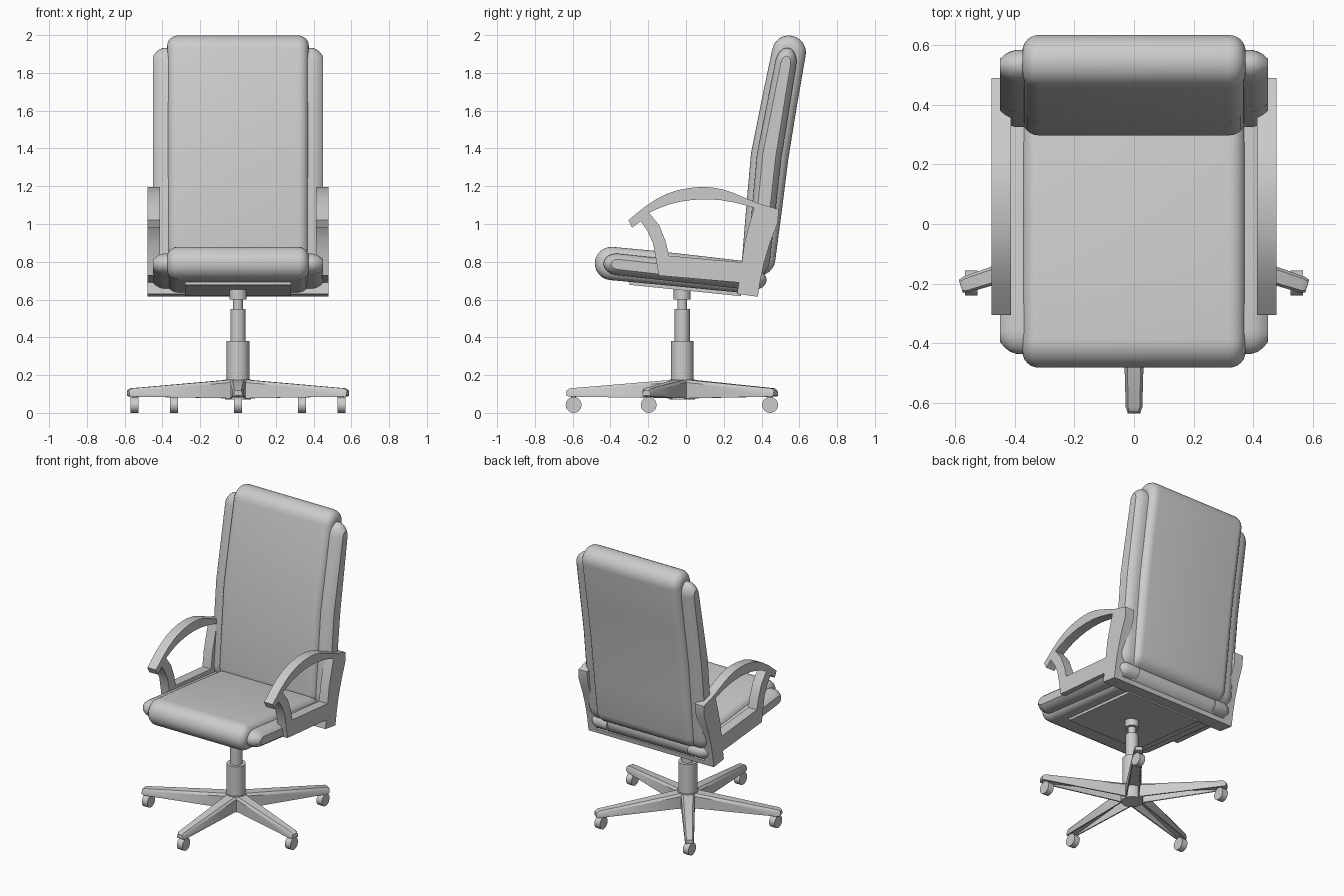
import bpy, bmesh, math
from mathutils import Matrix, Vector

if "Cube" in bpy.data.objects:
    bpy.data.objects.remove(bpy.data.objects["Cube"])

CY = -0.02  # y of the column axis


def make(name, bm):
    bmesh.ops.recalc_face_normals(bm, faces=bm.faces)
    me = bpy.data.meshes.new(name)
    bm.to_mesh(me)
    bm.free()
    ob = bpy.data.objects.new(name, me)
    bpy.context.collection.objects.link(ob)
    return ob


def loft(name, rings):
    """Skin equal-length closed rings and cap both ends."""
    bm = bmesh.new()
    vs = [[bm.verts.new(p) for p in r] for r in rings]
    n = len(vs[0])
    for a, b in zip(vs, vs[1:]):
        for i in range(n):
            bm.faces.new((a[i], a[(i + 1) % n], b[(i + 1) % n], b[i]))
    bm.faces.new(vs[0])
    bm.faces.new(vs[-1][::-1])
    return make(name, bm)


def capsule(path, inset, point=1.0, steps=12):
    """Closed (y, z) outline around a path of (y, z, radius) with round ends."""
    pts = [Vector(p[:2]) for p in path]
    side_a, side_b = [], []
    for i, p in enumerate(pts):
        d = (pts[min(i + 1, len(pts) - 1)] - pts[max(i - 1, 0)]).normalized()
        nrm = Vector((-d.y, d.x)) * (path[i][2] - inset)
        side_a.append(p + nrm)
        side_b.append(p - nrm)

    def cap(i, j):
        d = (pts[i] - pts[j]).normalized()
        r = path[i][2] - inset
        nrm = Vector((-d.y, d.x))
        return [pts[i] + nrm * r * math.cos(a) + d * r * point * math.sin(a)
                for a in (math.pi * k / steps for k in range(1, steps))]
    end = cap(-1, -2)
    start = cap(0, 1)
    return side_a + end + side_b[::-1] + start


def pad(name, path, sections, point=1.0):
    return loft(name, [[(x, q.x, q.y) for q in capsule(path, ins, point)]
                       for x, ins in sections])


def cylinder(name, r, z0, z1, x=0, y=CY, seg=32):
    bm = bmesh.new()
    bmesh.ops.create_cone(bm, cap_ends=True, segments=seg, radius1=r, radius2=r,
                          depth=z1 - z0,
                          matrix=Matrix.Translation((x, y, (z0 + z1) / 2)))
    return make(name, bm)


def slab(name, outline, x0, x1):
    return loft(name, [[(x, y, z) for y, z in outline] for x in (x0, x1)])


# main cushions: rounded profile with rounded side edges
R = 0.055
edge = [(0.375 - R + R * math.sin(a), R * (1 - math.cos(a)))
        for a in (math.radians(15 * k) for k in range(7))]
sections = [(-x, i) for x, i in reversed(edge)] + edge
pad("seat_cushion", [(-0.395, 0.791, 0.088), (-0.15, 0.768, 0.088),
                     (0.33, 0.717, 0.084)], sections)
pad("back_cushion", [(0.385, 0.815, 0.088), (0.41, 1.05, 0.094),
                     (0.443, 1.36, 0.1), (0.49, 1.62, 0.095),
                     (0.545, 1.908, 0.09)], sections)

# thinner side bolsters
seat_path = [(-0.36, 0.786, 0.057), (0.35, 0.708, 0.057)]
back_path = [(0.385, 0.815, 0.06), (0.44, 1.36, 0.065), (0.528, 1.85, 0.056)]
bolster = [(0.31, 0.0), (0.395, 0.0), (0.415, 0.005), (0.435, 0.016), (0.45, 0.03)]
for s, side in ((1, "right"), (-1, "left")):
    sec = [(s * x, i) for x, i in bolster]
    pad("seat_bolster_" + side, seat_path, sec, 1.35)
    pad("back_bolster_" + side, back_path, sec, 1.5)

# armrest loops: filled 2D outline with a hole, extruded sideways
outer = [(-0.285, 0.98), (-0.305, 1.02), (-0.22, 1.09), (-0.16, 1.13), (-0.10, 1.16),
         (-0.04, 1.18), (0.02, 1.191), (0.08, 1.196), (0.135, 1.194), (0.195, 1.183),
         (0.255, 1.163), (0.32, 1.135), (0.39, 1.107), (0.49, 1.078), (0.487, 1.01),
         (0.445, 0.90), (0.415, 0.80), (0.395, 0.71), (0.38, 0.615), (0.27, 0.63),
         (0.28, 0.69), (-0.145, 0.727), (-0.16, 0.82), (-0.175, 0.90),
         (-0.205, 0.965), (-0.24, 1.015)]
inner = [(-0.195, 1.06), (-0.14, 1.085), (-0.09, 1.103), (-0.03, 1.118), (0.03, 1.127),
         (0.10, 1.131), (0.18, 1.127), (0.25, 1.115), (0.31, 1.10), (0.36, 1.085),
         (0.33, 0.98), (0.31, 0.90), (0.295, 0.797), (-0.09, 0.832), (-0.105, 0.90),
         (-0.14, 0.99)]
cu = bpy.data.curves.new("armrest_outline", 'CURVE')
cu.dimensions = '2D'
cu.fill_mode = 'BOTH'
cu.extrude = 0.033
for loop in (outer, inner):
    sp = cu.splines.new('POLY')
    sp.points.add(len(loop) - 1)
    for p, (y, z) in zip(sp.points, loop):
        p.co = (y, z, 0, 1)
    sp.use_cyclic_u = True
tmp = bpy.data.objects.new("armrest_outline", cu)
bpy.context.collection.objects.link(tmp)
dg = bpy.context.evaluated_depsgraph_get()
arm_mesh = bpy.data.meshes.new_from_object(tmp.evaluated_get(dg))
bpy.data.objects.remove(tmp)
for s, side in ((1, "right"), (-1, "left")):
    bm = bmesh.new()
    bm.from_mesh(arm_mesh)
    bmesh.ops.remove_doubles(bm, verts=bm.verts, dist=1e-5)
    bm.transform(Matrix(((0, 0, 1, s * 0.446), (1, 0, 0, 0), (0, 1, 0, 0), (0, 0, 0, 1))))
    make("armrest_" + side, bm)

# rear cross bar and under-seat plate
slab("rear_cross_bar", [(0.27, 0.63), (0.38, 0.615), (0.385, 0.645), (0.275, 0.66)],
     -0.44, 0.44)
slab("seat_plate", [(-0.30, 0.678), (0.29, 0.618), (0.29, 0.66), (-0.30, 0.72)],
     -0.28, 0.28)

# gas column
cylinder("column_cover", 0.06, 0.16, 0.38)
cylinder("column_middle", 0.04, 0.37, 0.55)
cylinder("column_rod", 0.026, 0.54, 0.62)
cylinder("column_collar", 0.045, 0.6, 0.66)

# five-star base with hollow legs and casters
cylinder("base_hub", 0.068, 0.07, 0.178, seg=20)
for k in range(5):
    a = math.radians(-90 + 72 * k)
    u, v = Vector((math.cos(a), math.sin(a))), Vector((-math.sin(a), math.cos(a)))
    rings = []
    for r, w, zb, zt in ((0.03, 0.045, 0.075, 0.178), (0.09, 0.042, 0.078, 0.172),
                         (0.595, 0.028, 0.086, 0.13), (0.612, 0.022, 0.09, 0.118)):
        zm, t = zt - 0.014, 0.008
        half = [(w, zb), (w, zm), (w * 0.7, zt)]
        hollow = [(w - t, zb), (w - t, zt - 0.022)]
        if r > 0.59:  # solid tip
            hollow = [(w - t, zb), (w - t, zb + 0.001)]
        prof = half + [(-p, z) for p, z in reversed(half)] \
            + [(-p, z) for p, z in hollow] + hollow[::-1]
        rings.append([(*(Vector((0, CY)) + u * r + v * p), z) for p, z in prof])
    loft(f"base_leg_{k + 1}", rings)

    c = Vector((0, CY)) + u * 0.575
    cylinder(f"caster_stem_{k + 1}", 0.013, 0.05, 0.1, c.x, c.y, 12)
    bm = bmesh.new()
    bmesh.ops.create_cone(bm, cap_ends=True, segments=28, radius1=0.042, radius2=0.042,
                          depth=0.042, matrix=Matrix.Translation((c.x, c.y, 0.042))
                          @ Matrix.Rotation(math.pi / 2, 4, 'Y'))
    make(f"caster_wheel_{k + 1}", bm)

# smooth shading with sharp edges kept
bpy.ops.object.select_all(action='SELECT')
bpy.context.view_layer.objects.active = bpy.data.objects["seat_cushion"]
bpy.ops.object.shade_smooth_by_angle(angle=math.radians(32))
